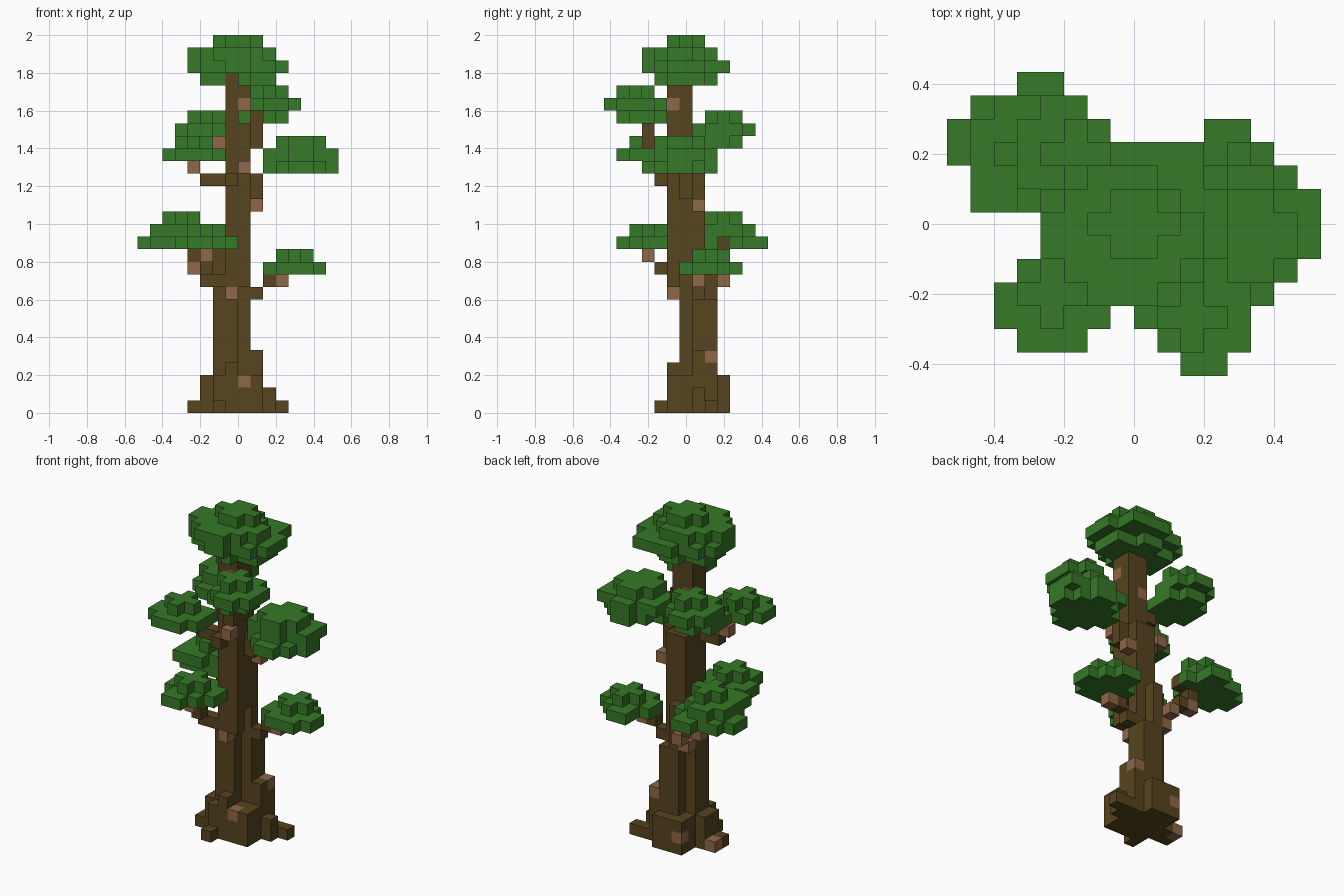
import bpy
import bmesh
from mathutils import Vector

cube = bpy.data.objects.get("Cube")
if cube:
    bpy.data.objects.remove(cube, do_unlink=True)

UNIT = 2 / 30          # edge of one block
Y_SHIFT = -6.5         # block rows are counted from the front edge


def material(name, colour):
    mat = bpy.data.materials.new(name)
    mat.use_nodes = True
    mat.diffuse_color = (*colour, 1)
    mat.node_tree.nodes["Principled BSDF"].inputs["Base Color"].default_value = (*colour, 1)
    return mat


GREEN = material("leaf green", (.037, .192, .021))
BARK = material("dark bark", (.094, .058, .013))
KNOT = material("light bark", (.275, .135, .064))

cells = {}             # block position -> (part name, material)


def put(part, mat, positions):
    for position in positions:
        cells[position] = (part, mat)


def box(z0, z1, x0, x1, y0, y1):
    return [(x, y, z) for z in range(z0, z1 + 1)
            for x in range(x0, x1 + 1) for y in range(y0, y1 + 1)]


def disc(z, x0, x1, y0, y1):
    """Blocks of one layer inside the ellipse that fills the given range."""
    cx, cy = (x0 + x1) / 2, (y0 + y1) / 2
    rx, ry = (x1 - x0 + 1) / 2, (y1 - y0 + 1) / 2
    return [(x, y, z) for x, y, z in box(z, z, x0, x1, y0, y1)
            if ((x - cx) / rx) ** 2 + ((y - cy) / ry) ** 2 <= .87]


# Foliage: each clump is a stack of round layers and small tabs (z, x range, y range)
clumps = {
    "crown_leaves": [(26, -3, 2, 4, 8), (27, -4, 3, 3, 9), (27, -1, 2, 9, 9),
                     (28, -4, 2, 3, 8), (29, -2, 1, 5, 7)],
    "upper_front_leaves": [(23, 0, 3, 1, 4), (24, 1, 4, 0, 4), (25, 1, 3, 1, 3)],
    "upper_back_leaves": [(21, -5, -2, 6, 10), (22, -5, -2, 7, 11), (23, -4, -2, 8, 10)],
    "upper_left_leaves": [(19, 2, 7, 3, 8), (20, 2, 7, 4, 8), (21, 3, 6, 4, 7)],
    "upper_right_leaves": [(20, -6, -2, 1, 4), (20, -2, -2, 4, 4), (21, -5, -3, 2, 4)],
    "lower_back_leaves": [(13, -8, -3, 8, 11), (13, -5, -4, 12, 12),
                          (14, -7, -4, 7, 11), (14, -7, -5, 7, 7), (15, -6, -4, 8, 10)],
    "lower_front_leaves": [(13, -5, -1, 2, 5), (13, -4, -3, 1, 1), (14, -4, -2, 2, 4)],
    "lower_left_leaves": [(11, 2, 6, 6, 9), (11, 3, 4, 10, 10), (12, 3, 5, 7, 9)],
}
for name, layers in clumps.items():
    for layer in layers:
        put(name, GREEN, disc(*layer))

# Open notches where the wood shows through the leaves
for notch in [(-1, 4, 26), (1, 1, 23), (1, 2, 23)]:
    cells.pop(notch, None)

# Trunk, narrowing and leaning towards the front as it rises
for level in range(13):
    put("trunk", BARK, disc(level, -2, 0, 6, 8))
put("trunk", BARK, box(0, 9, -2, -2, 6, 6) + box(0, 8, 0, 0, 8, 8))
put("trunk", BARK, box(10, 12, -1, 0, 5, 5))
put("trunk", BARK, box(12, 18, -1, 0, 5, 7))
put("trunk", BARK, box(19, 26, -1, 0, 5, 6))

# Square foot with root spurs of different heights
put("roots", BARK, box(0, 2, -2, 1, 5, 8))
put("roots", BARK, box(0, 1, 2, 2, 7, 7) + box(0, 2, -3, -3, 6, 7))
put("roots", BARK, box(0, 2, -2, 0, 9, 9) + box(3, 4, 1, 1, 7, 8))
put("roots", BARK, [(2, 8, 0), (3, 8, 0), (-4, 6, 0), (-2, 4, 0), (-1, 5, 3)])

# Branches climbing from the trunk into each clump
put("branches", BARK, [
    (1, 7, 9), (2, 7, 10),
    (-2, 5, 10), (-3, 5, 10), (-3, 4, 11),
    (-3, 9, 11), (-4, 9, 12), (-3, 9, 13),
    (-2, 5, 18), (-3, 5, 18), (-1, 4, 18),
    (1, 6, 17), (1, 6, 18),
    (1, 5, 21), (1, 4, 21), (1, 3, 21), (1, 3, 22), (1, 3, 23),
    (-2, 6, 20),
])

# Lighter knots on roots, trunk and branches
put("roots", KNOT, [(0, 5, 2), (1, 8, 4), (-2, 9, 1), (-4, 7, 0)])
put("trunk", KNOT, [(-1, 5, 9), (-2, 8, 9), (0, 4, 19), (0, 5, 24), (-1, 6, 22)])
put("branches", KNOT, [(3, 7, 10), (-3, 3, 12), (-2, 9, 10), (-4, 9, 11),
                       (-4, 5, 19), (-2, 6, 21), (1, 7, 16)])


def build(part):
    """Mesh of the exposed block faces of one part."""
    bm = bmesh.new()
    mesh = bpy.data.meshes.new(part)
    slots = []
    for position, (owner, mat) in cells.items():
        if owner != part:
            continue
        if mat not in slots:
            slots.append(mat)
            mesh.materials.append(mat)
        centre = Vector(position) + Vector((.5, .5 + Y_SHIFT, .5))
        for axis in range(3):
            for side in (-1, 1):
                normal = Vector((0, 0, 0))
                normal[axis] = side
                neighbour = tuple(int(p + n) for p, n in zip(position, normal))
                if neighbour in cells:
                    continue
                u, v = Vector((0, 0, 0)), Vector((0, 0, 0))
                u[(axis + 1) % 3] = .5
                v[(axis + 2) % 3] = .5 * side
                middle = centre + normal / 2
                corners = [middle - u - v, middle + u - v, middle + u + v, middle - u + v]
                face = bm.faces.new([bm.verts.new(c * UNIT) for c in corners])
                face.material_index = slots.index(mat)
    bmesh.ops.remove_doubles(bm, verts=bm.verts, dist=UNIT / 100)
    bm.to_mesh(mesh)
    bm.free()
    bpy.context.collection.objects.link(bpy.data.objects.new(part, mesh))


for part_name in sorted({owner for owner, mat in cells.values()}):
    build(part_name)
